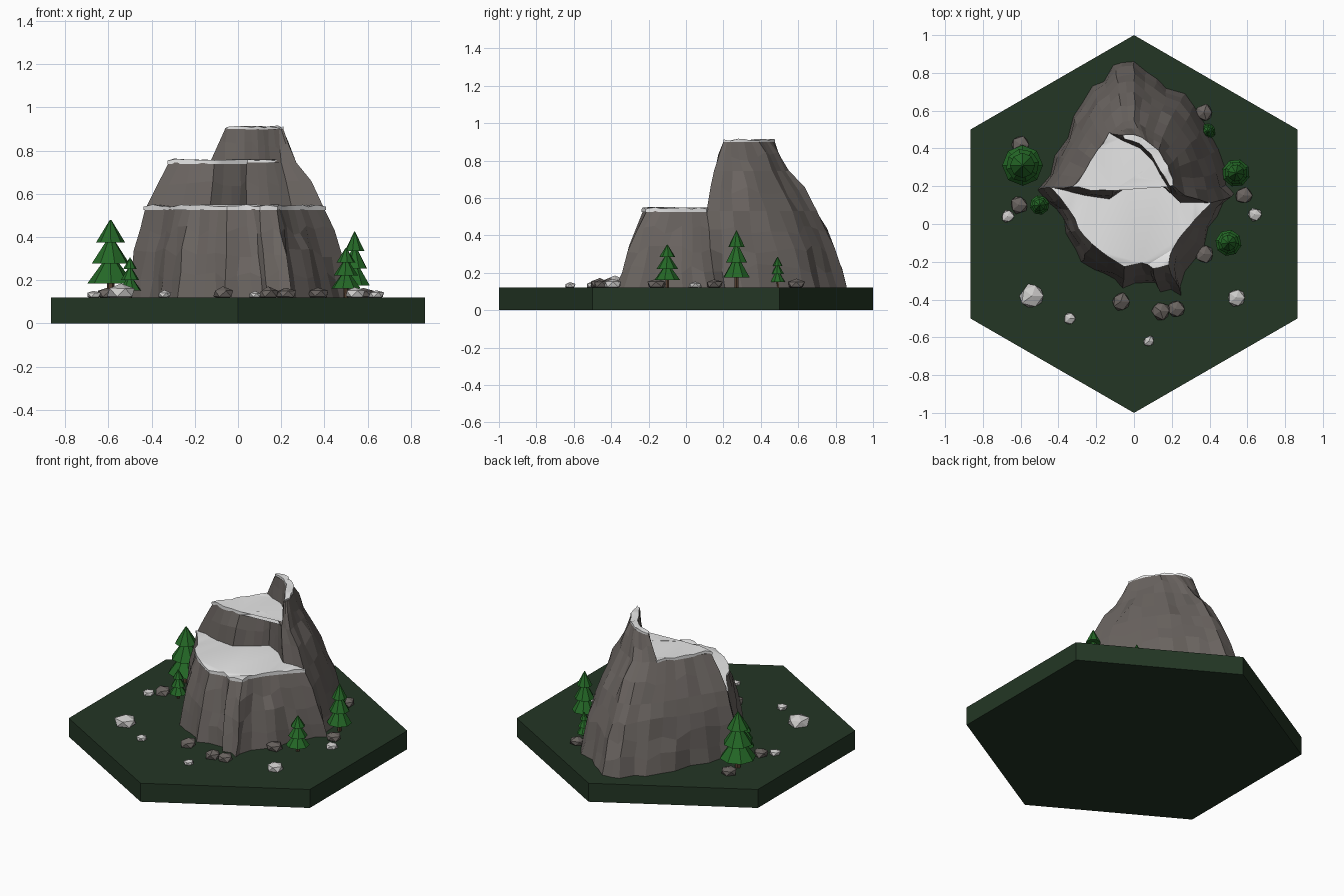
import bpy, bmesh, math, random
from mathutils import Vector

if "Cube" in bpy.data.objects:
    bpy.data.objects.remove(bpy.data.objects["Cube"])

random.seed(4)


def material(name, r, g, b):
    m = bpy.data.materials.new(name)
    m.diffuse_color = (r, g, b, 1)
    m.use_nodes = True
    m.node_tree.nodes["Principled BSDF"].inputs["Base Color"].default_value = m.diffuse_color
    return m


GRASS = material("dark_grass", 0.017, 0.037, 0.018)
ROCK = material("rock_grey", 0.145, 0.128, 0.118)
SNOW = material("snow_white", 0.80, 0.80, 0.80)
PALE = material("pale_stone", 0.60, 0.59, 0.58)
LEAF = material("pine_green", 0.018, 0.14, 0.02)
BARK = material("bark_brown", 0.09, 0.05, 0.03)


def finish(name, bm, mat):
    bmesh.ops.recalc_face_normals(bm, faces=bm.faces)
    me = bpy.data.meshes.new(name)
    bm.to_mesh(me)
    bm.free()
    me.materials.append(mat)
    ob = bpy.data.objects.new(name, me)
    bpy.context.collection.objects.link(ob)
    return ob


def split(pts, flute=0.0):
    """Add a midpoint to each edge, pushed in or out to form rock flutes."""
    out = []
    for i, p in enumerate(pts):
        a, b = Vector(p), Vector(pts[(i + 1) % len(pts)])
        n = Vector(((b - a).y, -(b - a).x)).normalized()
        out += [a, a.lerp(b, random.uniform(0.35, 0.65) if flute else 0.5)
                + n * random.uniform(-flute, flute * 0.4)]
    return out


def loft(name, low, high, z0, z1, mat, levels=3, rough=0.008, bulge=0.0, flute=0.0):
    """Faceted rock wall between two outlines of equal point count."""
    low, high = split(low, flute), split(high)
    bm = bmesh.new()
    rings = []
    for k in range(levels + 1):
        t = k / levels
        inner = 0 < k < levels
        ring = []
        for a, b in zip(low, high):
            p = a.lerp(b, t)
            c = Vector((0, 0.22))
            p = c + (p - c) * (1 + bulge * math.sin(math.pi * t))
            z = z0 + (z1 - z0) * t
            if inner:
                p += Vector((random.uniform(-rough, rough), random.uniform(-rough, rough)))
                z += random.uniform(-0.025, 0.025)
            ring.append(bm.verts.new((p.x, p.y, z)))
        rings.append(ring)
    n = len(low)
    for a, b in zip(rings, rings[1:]):
        for i in range(n):
            j = (i + 1) % n
            bm.faces.new((a[i], a[j], b[j], b[i]))
    caps = [bm.faces.new(rings[0]), bm.faces.new(rings[-1])]
    bmesh.ops.triangulate(bm, faces=caps)
    return finish(name, bm, mat)


def snow_cap(name, pts, z, thick=0.02, wave=0.006, centre=None, grow=1.0):
    """Thin snow slab with an uneven rim."""
    bm = bmesh.new()
    c = Vector(centre or (0, 0))
    pts = [c + (p - c) * grow for p in split(pts, 0.008)]
    top = [bm.verts.new((p.x, p.y, z + thick + random.uniform(-wave, wave))) for p in pts]
    low = [bm.verts.new((p.x, p.y, z)) for p in pts]
    n = len(pts)
    for i in range(n):
        j = (i + 1) % n
        bm.faces.new((low[i], low[j], top[j], top[i]))
    bmesh.ops.triangulate(bm, faces=[bm.faces.new(top), bm.faces.new(low)])
    ob = finish(name, bm, SNOW)
    bpy.ops.object.select_all(action='DESELECT')
    ob.select_set(True)
    bpy.context.view_layer.objects.active = ob
    bpy.ops.object.shade_smooth_by_angle(angle=math.radians(40))


def cone(bm, x, y, z0, z1, r0, r1, sides, turn=0.0):
    ring = lambda r, z: [bm.verts.new((x + r * math.cos(turn + math.tau * i / sides),
                                       y + r * math.sin(turn + math.tau * i / sides), z))
                         for i in range(sides)]
    a, b = ring(r0, z0), ring(r1, z1)
    for i in range(sides):
        j = (i + 1) % sides
        bm.faces.new((a[i], a[j], b[j], b[i]))
    bm.faces.new(a[::-1])
    bm.faces.new(b)


# Hexagonal ground slab
bm = bmesh.new()
cone(bm, 0, 0, 0, 0.12, 1, 1, 6, math.pi / 2)
finish("ground_slab", bm, GRASS)

# Lower cliff: foot outline and terrace outline, counterclockwise from the front
foot = [(0.07, -0.31), (0.14, -0.36), (0.25, -0.38), (0.27, -0.25), (0.37, -0.12), (0.44, 0.04),
        (0.53, 0.16), (0.48, 0.3), (0.38, 0.52), (0.27, 0.69), (0.12, 0.77), (0.0, 0.86),
        (-0.11, 0.84), (-0.22, 0.73), (-0.32, 0.57), (-0.42, 0.36), (-0.51, 0.18), (-0.41, 0.08),
        (-0.36, -0.05), (-0.28, -0.2), (-0.16, -0.26), (-0.06, -0.34)]
ledge = [(0.04, -0.2), (0.1, -0.23), (0.18, -0.21), (0.2, -0.13), (0.26, -0.04), (0.32, 0.03),
         (0.4, 0.11), (0.37, 0.25), (0.3, 0.43), (0.2, 0.57), (0.09, 0.63), (0.0, 0.7),
         (-0.08, 0.69), (-0.17, 0.6), (-0.26, 0.47), (-0.34, 0.33), (-0.43, 0.19), (-0.34, 0.08),
         (-0.29, -0.02), (-0.22, -0.1), (-0.13, -0.17), (-0.05, -0.22)]
loft("lower_cliff", foot, ledge, 0.12, 0.53, ROCK, levels=4, bulge=0.03, flute=0.03)
snow_cap("terrace_snow", ledge[16:] + ledge[:7] + [(0.2, 0.22), (0.05, 0.32), (-0.2, 0.24)],
         0.525, centre=(0, 0.1), grow=1.02)

# Middle cliff with a hollow front
mid_back = [(0.27, 0.15), (0.25, 0.25), (0.23, 0.36), (0.15, 0.46), (0.06, 0.51), (0.0, 0.55),
            (-0.06, 0.54), (-0.13, 0.48), (-0.19, 0.39), (-0.25, 0.29), (-0.32, 0.2)]
mid_low = [(-0.26, 0.15), (-0.13, 0.13), (-0.03, 0.2), (0.04, 0.26), (0.15, 0.2), (0.25, 0.11)]
mid_high = [(-0.22, 0.18), (-0.11, 0.18), (-0.02, 0.24), (0.04, 0.28), (0.13, 0.23), (0.2, 0.16)]
loft("middle_cliff", ledge[6:17] + mid_low, mid_back + mid_high, 0.53, 0.745, ROCK,
     levels=2, bulge=0.02)
snow_cap("middle_snow", mid_back[7:] + mid_high[:5] + [(0.17, 0.2), (0.13, 0.33), (0.0, 0.44)],
         0.738, centre=(-0.1, 0.3), grow=1.03)

# Crescent summit ridge
summit_in = [(-0.06, 0.44), (0.03, 0.4), (0.10, 0.33), (0.15, 0.24), (0.2, 0.16)]
crest = [(0.21, 0.2), (0.205, 0.24), (0.18, 0.31), (0.13, 0.39), (0.08, 0.43), (0.04, 0.46),
         (-0.01, 0.475), (-0.06, 0.47), (-0.05, 0.45), (0.03, 0.425), (0.09, 0.37),
         (0.14, 0.28), (0.19, 0.2)]
loft("summit_ridge", mid_back[:8] + summit_in, crest, 0.745, 0.9, ROCK, levels=2, rough=0.005)
snow_cap("summit_snow", crest, 0.897, thick=0.014)

# Pine trees: x, y, top height, foliage radius
for x, y, top, r in [(-0.59, 0.31, 0.48, 0.108), (0.54, 0.27, 0.425, 0.074),
                     (0.5, -0.1, 0.35, 0.07), (0.39, 0.49, 0.285, 0.042),
                     (-0.5, 0.1, 0.305, 0.052)]:
    h = top - 0.12
    bm = bmesh.new()
    cone(bm, x, y, 0.12, 0.12 + 0.3 * h, r * 0.17, r * 0.15, 6)
    finish("pine_trunk", bm, BARK)
    bm = bmesh.new()
    for start, end, k in [(0.18, 0.58, 1.0), (0.44, 0.8, 0.82), (0.71, 1.0, 0.62)]:
        cone(bm, x, y, 0.12 + start * h, 0.12 + end * h, r * k, r * 0.03, 8, random.random())
    finish("pine_foliage", bm, LEAF)


# Scattered stones: x, y, radius
def stones(name, mat, spots):
    for x, y, r in spots:
        bm = bmesh.new()
        bmesh.ops.create_icosphere(bm, subdivisions=1, radius=r)
        for v in bm.verts:
            v.co *= random.uniform(0.85, 1.12)
            v.co.z *= 0.6
            v.co += Vector((x, y, 0.12 + 0.35 * r))
        finish(name, bm, mat)


stones("grey_stone", ROCK, [(-0.07, -0.41, 0.052), (0.14, -0.46, 0.052), (0.22, -0.45, 0.05),
                            (0.37, -0.16, 0.052), (0.58, 0.15, 0.05), (0.37, 0.59, 0.05),
                            (-0.61, 0.1, 0.05), (-0.6, 0.42, 0.05)])
stones("pale_stone", PALE, [(-0.54, -0.38, 0.068), (-0.34, -0.5, 0.036), (0.08, -0.62, 0.032),
                            (0.54, -0.39, 0.052), (0.64, 0.05, 0.038), (-0.67, 0.04, 0.036)])
